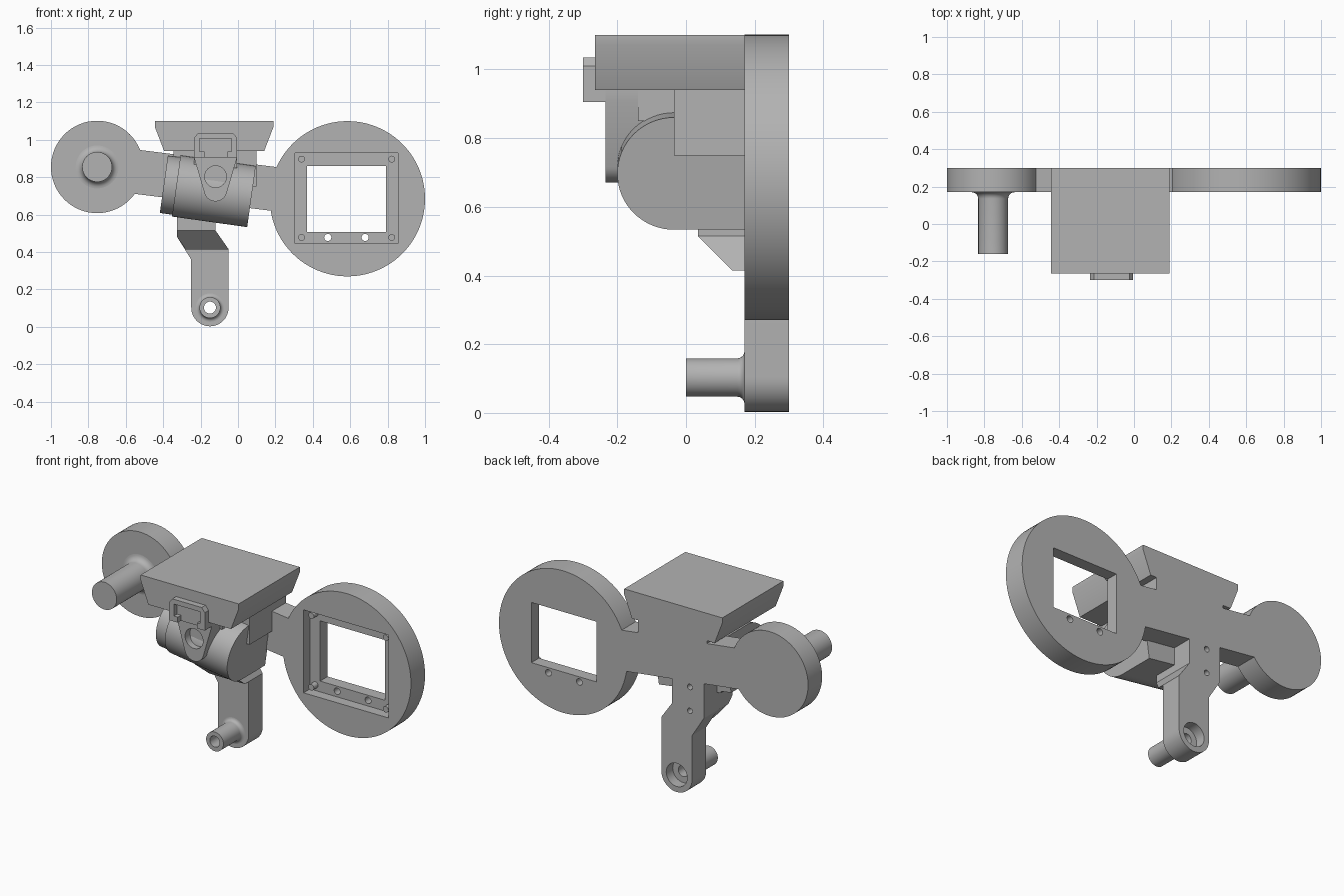
import bpy, bmesh
from math import cos, sin, radians, tau
from mathutils import Matrix, Vector

if "Cube" in bpy.data.objects:
    bpy.data.objects.remove(bpy.data.objects["Cube"])

GREY = (0.45, 0.45, 0.45, 1)
grey = bpy.data.materials.new("plain grey")
grey.use_nodes = True
grey.diffuse_color = GREY
grey.node_tree.nodes["Principled BSDF"].inputs["Base Color"].default_value = GREY

BACK, FRONT = 0.30, 0.17   # depth range of the flat frame
parts = []


def finish(name, bm):
    bmesh.ops.recalc_face_normals(bm, faces=bm.faces)
    mesh = bpy.data.meshes.new(name)
    bm.to_mesh(mesh)
    bm.free()
    mesh.materials.append(grey)
    ob = bpy.data.objects.new(name, mesh)
    bpy.context.collection.objects.link(ob)
    parts.append(ob)
    return ob


def arc(cx, cy, r, start=0, end=360, n=64):
    count = n if end - start == 360 else n + 1
    angles = [radians(start + (end - start) * i / n) for i in range(count)]
    return [(cx + r * cos(a), cy + r * sin(a)) for a in angles]


def rect(x0, x1, z0, z1):
    return [(x0, z0), (x1, z0), (x1, z1), (x0, z1)]


def prism(name, outline, a, b, axis="Y"):
    """Extrude an outline: (x, z) along Y, or (y, z) along X."""
    bm = bmesh.new()
    place = (lambda p, t: (p[0], t, p[1])) if axis == "Y" else (lambda p, t: (t, p[0], p[1]))
    face = bm.faces.new([bm.verts.new(place(p, a)) for p in outline])
    out = bmesh.ops.extrude_face_region(bm, geom=[face])
    shift = Vector((0, b - a, 0)) if axis == "Y" else Vector((b - a, 0, 0))
    bmesh.ops.translate(bm, vec=shift, verts=[v for v in out["geom"] if isinstance(v, bmesh.types.BMVert)])
    return finish(name, bm)


def lathe(name, profile, cx, cz, n=48):
    """Turn an (r, y) profile around an axis along Y."""
    bm = bmesh.new()
    rings = [[bm.verts.new((cx + r * cos(tau * i / n), y, cz + r * sin(tau * i / n)))
              for i in range(n)] for r, y in profile]
    for lo, hi in zip(rings, rings[1:]):
        for i in range(n):
            j = (i + 1) % n
            bm.faces.new((lo[i], lo[j], hi[j], hi[i]))
    bm.faces.new(rings[0])
    bm.faces.new(rings[-1])
    return finish(name, bm)


def combine(ob, tool, operation="DIFFERENCE"):
    mod = ob.modifiers.new("cut", "BOOLEAN")
    mod.object, mod.operation, mod.solver = tool, operation, "EXACT"
    bpy.context.view_layer.update()
    graph = bpy.context.evaluated_depsgraph_get()
    mesh = bpy.data.meshes.new_from_object(ob.evaluated_get(graph))
    ob.modifiers.clear()
    ob.data = mesh
    parts.remove(tool)
    bpy.data.objects.remove(tool)


def hole(ob, cx, cz, r, a, b):
    combine(ob, prism("cutter", arc(cx, cz, r, n=32), a, b))


def flared_peg(name, cx, cz, r, tip, flare):
    curve = [(r + flare * (1 - cos(radians(a))), FRONT - flare * (1 - sin(radians(a))))
             for a in range(0, 91, 15)]
    return lathe(name, [(r, tip)] + curve + [(r + flare, FRONT + 0.02)], cx, cz)


# Small disc with its round peg
prism("small_disc", arc(-0.753, 0.855, 0.247), FRONT, BACK)
flared_peg("small_disc_peg", -0.753, 0.855, 0.08, -0.16, 0.035)

# Large disc with stepped window, screw holes and corner pins
disc = prism("large_disc", arc(0.585, 0.685, 0.415, n=96), FRONT, BACK)
combine(disc, prism("cutter", rect(0.305, 0.855, 0.445, 0.93), 0.1, 0.23))
combine(disc, prism("cutter", rect(0.37, 0.79, 0.508, 0.86), 0.1, 0.4))
for x in (0.48, 0.68):
    hole(disc, x, 0.478, 0.019, 0.1, 0.4)
for x in (0.34, 0.822):
    for z in (0.478, 0.897):
        prism("corner_pin", arc(x, z, 0.018, n=24), 0.19, 0.24)

# Sloping bar joining the discs
bar = prism("cross_bar", [(-0.6, 0.717), (0.24, 0.613), (0.24, 0.85), (-0.6, 0.955)], FRONT, BACK)

# Hanging post with its hollow peg and braced top
upper = [(-0.05, 0.415), (-0.12, 0.515), (-0.12, 0.7), (-0.325, 0.7), (-0.325, 0.48)]
post = prism("post", arc(-0.15, 0.103, 0.1, 180, 360, 24) + upper + [(-0.25, 0.36)], FRONT, BACK)
peg = flared_peg("post_peg", -0.15, 0.103, 0.056, 0.0, 0.02)
for ob in (post, peg):
    hole(ob, -0.15, 0.103, 0.032, -0.1, 0.4)
hole(post, -0.15, 0.103, 0.068, 0.24, 0.4)
for ob, z in ((post, 0.50), (post, 0.64), (bar, 0.64)):
    hole(ob, -0.235, z, 0.016, 0.22, 0.4)

brace = prism("post_brace", upper + [(-0.28, 0.415)], 0.0, 0.18)
wedge = [(0.035, 0.515), (0.135, 0.415), (0.25, 0.4), (0.25, 0.66), (0.035, 0.66)]
combine(brace, prism("cutter", wedge, -0.5, 0.2, "X"), "INTERSECT")


# Tilted barrel with a slightly smaller end cap
def barrel_outline(r):
    return arc(-0.035, 0, r, 90, 270, 32) + [(0.18, -r), (0.18, r)]


tilt = Matrix.Translation((-0.129, 0, 0.725)) @ Matrix.Rotation(radians(8), 4, "Y")
for name, r, x0, x1 in (("barrel", 0.165, -0.203, 0.203), ("barrel_cap", 0.155, -0.27, -0.19)):
    prism(name, barrel_outline(r), x0, x1, "X").data.transform(tilt)

# Flared shelf and the neck below it
prism("shelf", [(-0.395, 0.94), (0.14, 0.94), (0.19, 1.07), (0.19, 1.1),
                (-0.445, 1.1), (-0.445, 1.07)], -0.265, BACK)
prism("neck", rect(-0.345, 0.1, 0.75, 0.95), -0.035, BACK)
prism("neck_front", rect(-0.235, -0.005, 0.85, 0.95), -0.14, -0.03)

# Shield on the barrel front, with a round socket
shield = prism("shield", arc(-0.12, 0.733, 0.062, 195, 345, 24)
               + [(-0.005, 0.905), (-0.005, 0.945), (-0.235, 0.945), (-0.235, 0.905)], -0.235, -0.125)
hole(shield, -0.12, 0.803, 0.058, -0.3, -0.19)

# Clip plate with a slot that opens downwards
clip = prism("clip", [(-0.235, 0.905), (-0.005, 0.905), (-0.005, 1.01), (-0.025, 1.035),
                      (-0.215, 1.035), (-0.235, 1.01)], -0.3, -0.2)
combine(clip, prism("cutter", [(-0.18, 0.88), (-0.055, 0.88), (-0.055, 0.937), (-0.035, 0.937),
                               (-0.035, 1.007), (-0.205, 1.007), (-0.205, 0.937), (-0.18, 0.937)],
                    -0.4, -0.27))

# Smooth round faces, keep hard edges
bpy.ops.object.select_all(action="DESELECT")
for ob in parts:
    ob.select_set(True)
bpy.context.view_layer.objects.active = parts[0]
bpy.ops.object.shade_smooth_by_angle(angle=radians(30))
